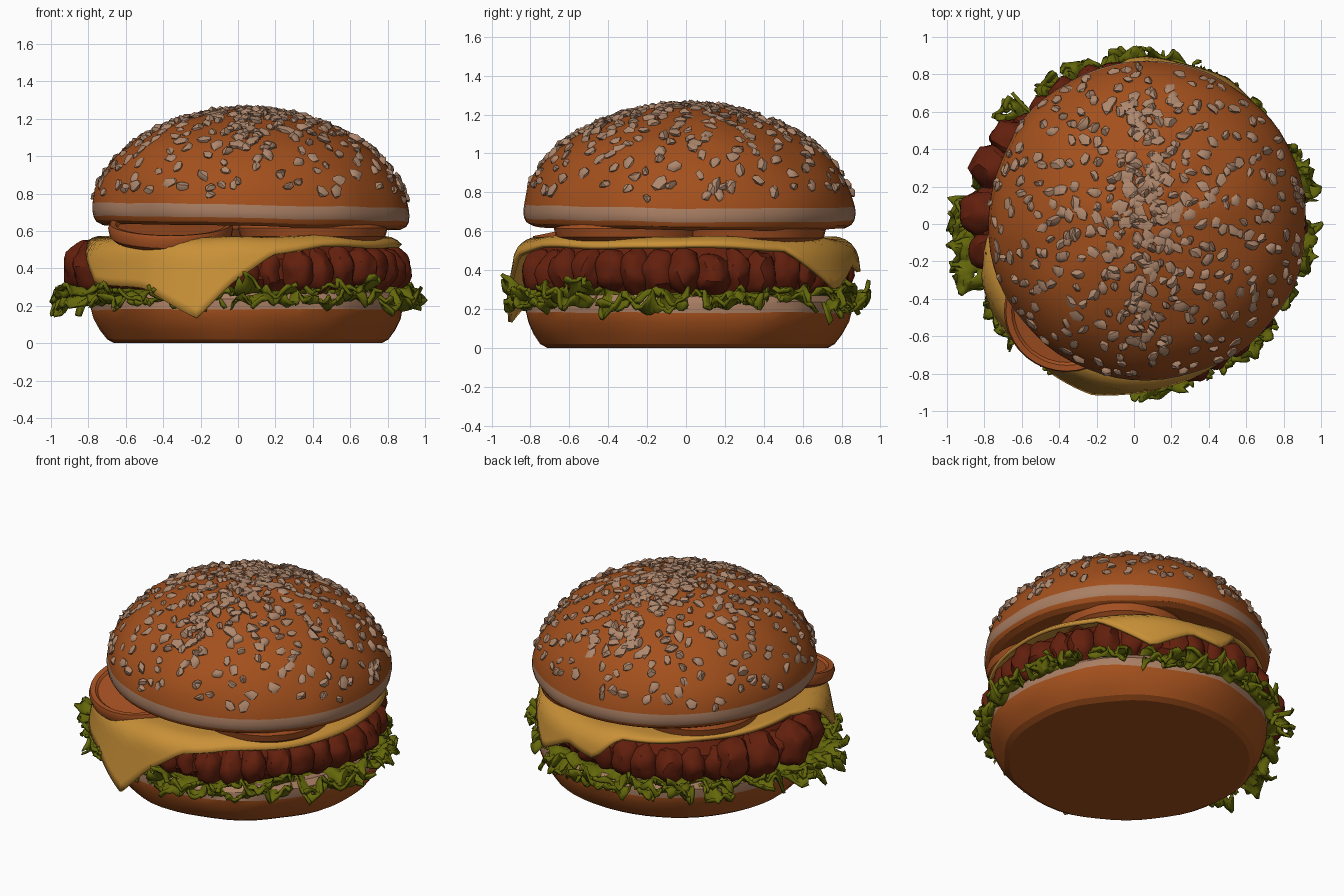
import bpy, bmesh, math, random
from mathutils import Vector, Matrix, noise

if "Cube" in bpy.data.objects:
    bpy.data.objects.remove(bpy.data.objects["Cube"])

random.seed(4)


def material(name, rgb):
    m = bpy.data.materials.new(name)
    m.diffuse_color = (*rgb, 1)
    m.use_nodes = True
    m.node_tree.nodes["Principled BSDF"].inputs["Base Color"].default_value = m.diffuse_color
    return m


CRUST = material("crust", (0.365, 0.080, 0.012))
CRUMB = material("crumb", (0.40, 0.21, 0.125))
SEED = material("sesame", (0.42, 0.24, 0.15))
CHEESE = material("cheese", (0.58, 0.28, 0.038))
MEAT = material("meat", (0.125, 0.014, 0.004))
LEAF = material("leaf", (0.125, 0.135, 0.003))
TOMATO = material("tomato", (0.38, 0.082, 0.016))


def finish(bm, name, mats, smooth=None, solid=0):
    bmesh.ops.recalc_face_normals(bm, faces=bm.faces)
    me = bpy.data.meshes.new(name)
    bm.to_mesh(me)
    bm.free()
    ob = bpy.data.objects.new(name, me)
    bpy.context.collection.objects.link(ob)
    for m in mats:
        me.materials.append(m)
    if solid:
        mod = ob.modifiers.new("thickness", 'SOLIDIFY')
        mod.thickness = solid
        mod.offset = 0
    if smooth:
        bpy.ops.object.select_all(action='DESELECT')
        ob.select_set(True)
        bpy.context.view_layer.objects.active = ob
        bpy.ops.object.shade_smooth_by_angle(angle=math.radians(smooth))
    return ob


def lerp_table(table, x):
    for (a, va), (b, vb) in zip(table, table[1:]):
        if a <= x <= b:
            return va + (vb - va) * (x - a) / (b - a)
    return table[-1][1]


def lathe(bm, profile, n, cx, cy, wobble=0.0):
    """Revolve (radius, z) points; ends on the axis are closed by single points."""
    rings = []
    for r, z in profile:
        if r == 0:
            rings.append([bm.verts.new((cx, cy, z))])
            continue
        ring = []
        for i in range(n):
            a = math.tau * i / n
            k = wobble * noise.noise((math.cos(a) * 2.5, math.sin(a) * 2.5, z * 5))
            ring.append(bm.verts.new((cx + (r + k) * math.cos(a), cy + (r + k) * math.sin(a),
                                      z + (k * 0.5 if z > 0.1 else 0))))
        rings.append(ring)
    for p, q in zip(rings, rings[1:]):
        for i in range(n):
            j = (i + 1) % n
            if len(p) == 1:
                bm.faces.new((p[0], q[i], q[j]))
            elif len(q) == 1:
                bm.faces.new((p[i], p[j], q[0]))
            else:
                bm.faces.new((p[i], p[j], q[j], q[i]))


def blob(bm, mat, sub, rough):
    """Rough ball placed by a matrix."""
    vs = bmesh.ops.create_icosphere(bm, subdivisions=sub, radius=1)["verts"]
    off = Vector([random.uniform(-50, 50) for _ in range(3)])
    for v in vs:
        v.co = mat @ (v.co * (1 + rough * noise.noise(v.co * 1.7 + off)))


# Bottom bun, pale along its cut top edge
bm = bmesh.new()
lathe(bm, [(0, 0.003), (0.72, 0), (0.755, 0.02), (0.79, 0.07), (0.82, 0.13), (0.832, 0.18),
           (0.828, 0.235), (0.80, 0.27), (0, 0.28)], 56, 0.05, 0.01, 0.02)
for f in bm.faces:
    f.material_index = int(f.calc_center_median().z > 0.19)
finish(bm, "bottom_bun", [CRUST, CRUMB], 20)

# Top bun, slightly tilted, with a pale band above its lower lip
DOME = [(0, 1.25), (0.10, 1.247), (0.20, 1.235), (0.36, 1.195), (0.47, 1.15), (0.58, 1.095), (0.66, 1.04),
        (0.73, 0.97), (0.79, 0.89), (0.83, 0.81), (0.85, 0.735)]
BX, BY = 0.07, 0.015


def tilt(v):
    v.co.z -= 0.018 * v.co.x + 0.008 * v.co.y


bm = bmesh.new()
lathe(bm, DOME + [(0.855, 0.70), (0.85, 0.665), (0.835, 0.64), (0.80, 0.622), (0.72, 0.63), (0, 0.645)],
      64, BX, BY, 0.016)
for f in bm.faces:
    f.material_index = int(0.66 < f.calc_center_median().z < 0.728)
for v in bm.verts:
    tilt(v)
finish(bm, "top_bun", [CRUST, CRUMB], 25)

# Sesame seeds: an even scatter, a dense streak over the middle, a few low ones
spots = []
for i in range(290):
    r = 0.835 * math.sqrt((i + 0.5) / 290)
    a = i * 2.39996 + random.uniform(-0.12, 0.12)
    spots.append((r * math.cos(a), r * math.sin(a)))
for i in range(85):
    spots.append((random.gauss(-0.01, 0.06), random.uniform(-0.66, 0.68)))
for i in range(50):
    spots.append((random.gauss(0.0, 0.26), random.gauss(0, 0.26)))
for i in range(30):
    a = random.uniform(0, math.tau)
    r = random.uniform(0.80, 0.84)
    spots.append((r * math.cos(a), r * math.sin(a)))
bm = bmesh.new()
for x, y in spots:
    r = min(math.hypot(x, y), 0.845)
    z = lerp_table(DOME, r)
    slope = (lerp_table(DOME, max(r - 0.03, 0)) - lerp_table(DOME, min(r + 0.03, 0.85))) / 0.06
    d = Vector((x, y, 0)).normalized()
    n = (d * slope + Vector((0, 0, 1))).normalized()
    s = random.uniform(0.75, 1.25)
    m = (Matrix.Translation(Vector((x + BX, y + BY, z)) + n * 0.003)
         @ n.to_track_quat('Z', 'Y').to_matrix().to_4x4()
         @ Matrix.Rotation(random.uniform(0, 6.28), 4, 'Z')
         @ Matrix.Diagonal((0.038 * s, 0.027 * s, 0.020, 1)))
    blob(bm, m, 1, 0.6)
for v in bm.verts:
    tilt(v)
finish(bm, "sesame_seeds", [SEED], 40)

# Patty: a core disc ringed with rounded lumps of meat
bm = bmesh.new()
lathe(bm, [(0, 0.28), (0.76, 0.28), (0.81, 0.34), (0.81, 0.45), (0.76, 0.52), (0, 0.525)], 40, 0.03, 0.0)
for i in range(36):
    a = math.tau * i / 36 + random.uniform(-0.03, 0.03)
    deg = math.degrees(a) % 360
    r = 0.775 + random.uniform(-0.015, 0.02)
    if 40 < deg < 95 or 195 < deg < 285:      # tucked in under the hanging cheese
        r = 0.735
    m = (Matrix.Translation((0.03 + r * math.cos(a), r * math.sin(a), 0.39 + random.uniform(-0.015, 0.015)))
         @ Matrix.Rotation(a, 4, 'Z')
         @ Matrix.Diagonal((0.105, random.uniform(0.08, 0.095), random.uniform(0.11, 0.125), 1)))
    blob(bm, m, 3, 0.2)
for x, y, s in [(-0.66, 0.45, 0.11), (-0.74, 0.30, 0.13), (-0.81, 0.06, 0.125), (-0.77, -0.14, 0.11)]:
    blob(bm, Matrix.Translation((x, y, 0.41)) @ Matrix.Diagonal((s, s, 0.14, 1)), 3, 0.2)
finish(bm, "patty", [MEAT], 30)

# Cheese: a sheet draped over the patty; the table gives its reach by angle
REACH = [(0, .86), (36, .88), (58, 1.10), (74, .95), (88, 1.0), (98, .84), (130, .80), (180, .78), (195, .86),
         (210, 1.06), (236, 1.11), (255, 1.26), (266, 1.08), (281, .91), (300, .87), (360, .86)]
bm = bmesh.new()
N, STEPS = 120, 18
rows = []
for i in range(N):
    deg = 360 * i / N
    a = math.radians(deg)
    reach = lerp_table(REACH, deg)
    row = []
    for k in range(STEPS + 1):
        s = 0.3 + (reach - 0.3) * k / STEPS
        t = min(max(s - 0.76, 0) / 0.12, math.pi / 2)
        over = max(0, s - 0.76 - 0.12 * math.pi / 2)
        r = min(s, 0.76) + 0.12 * math.sin(t) + 0.18 * over
        z = 0.56 - 0.12 * (1 - math.cos(t)) - 0.97 * over
        z += 0.025 * noise.noise((math.cos(a) * 2, math.sin(a) * 2, 4))
        row.append(bm.verts.new((0.02 + r * math.cos(a), r * math.sin(a), z)))
    rows.append(row)
for i in range(N):
    p, q = rows[i], rows[(i + 1) % N]
    for k in range(STEPS):
        bm.faces.new((p[k], q[k], q[k + 1], p[k + 1]))
bm.faces.new([r[0] for r in rows])
finish(bm, "cheese", [CHEESE], 35, 0.022)

# Tomato slices with a raised skin rim; the front left one tips outward
for i, (x, y, z, r, tx) in enumerate([(-0.36, -0.46, 0.60, 0.335, 0.20), (0.40, -0.28, 0.60, 0.40, 0),
                                      (0.36, 0.32, 0.595, 0.40, 0), (-0.28, 0.28, 0.595, 0.38, 0)]):
    bm = bmesh.new()
    lathe(bm, [(0, -0.05), (r * .9, -0.05), (r * .97, -0.03), (r, 0.015), (r * .97, 0.04), (r * .88, 0.036),
               (r * .84, 0.022), (r * .3, 0.020), (0, 0.028)], 36, 0, 0)
    bm.transform(Matrix.Translation((x, y, z)) @ Matrix.Rotation(tx, 4, 'X'))
    finish(bm, f"tomato_slice_{i + 1}", [TOMATO], 35)

# Lettuce: ruffled rings that reach out in torn clumps (angle, half width, reach)
CLUMPS = [(-8, 7, .97), (17, 8, .99), (40, 6, .91), (62, 7, .92), (86, 12, .93), (115, 9, .92), (138, 4, .95),
          (160, 6, .89), (178, 6, .98), (194, 7, 1.0), (217, 8, .93), (233, 7, .91), (280, 9, .93),
          (301, 6, .92), (316, 8, .94), (337, 6, .93)]


def leaf_reach(deg):
    best = 0.81
    for c, w, reach in CLUMPS:
        d = abs((deg - c + 180) % 360 - 180) / w
        best = max(best, 0.81 + (reach - 0.81) * min(1, max(0, 3 - 2 * d)))
    return best


for layer, base in enumerate((0.24, 0.28)):
    bm = bmesh.new()
    N, STEPS = 400, 11
    rows = []
    for i in range(N):
        a = math.tau * i / N
        c, s = math.cos(a), math.sin(a)
        edge = leaf_reach(360 * i / N) + 0.035 * noise.noise((c * 22, s * 22, layer * 9)) - 0.01 * layer
        row = []
        for k in range(STEPS + 1):
            t = k / STEPS
            r = 0.70 + (edge - 0.70) * t
            p = Vector((c * r, s * r, layer * 3.1))
            w = t * t
            z = base - 0.01 * w + w * (0.12 * noise.noise(p * 8) + 0.085 * noise.noise(p * 18))
            da = 0.05 * w * noise.noise(p * 14 + Vector((7, 3, 1)))
            r += 0.045 * w * noise.noise(p * 16 + Vector((2, 9, 4)))
            row.append(bm.verts.new((r * math.cos(a + da), r * math.sin(a + da), z)))
        rows.append(row)
    for i in range(N):
        p, q = rows[i], rows[(i + 1) % N]
        for k in range(STEPS):
            # tear notches into the outer half
            if k > 5 and noise.noise(p[k].co * 13 + Vector((5, 5, layer * 4))) > 0.55 - 0.025 * k:
                continue
            bm.faces.new((p[k], q[k], q[k + 1], p[k + 1]))
    bmesh.ops.delete(bm, geom=[v for v in bm.verts if not v.link_faces], context='VERTS')
    finish(bm, f"lettuce_{layer + 1}", [LEAF], 45, 0.018)
